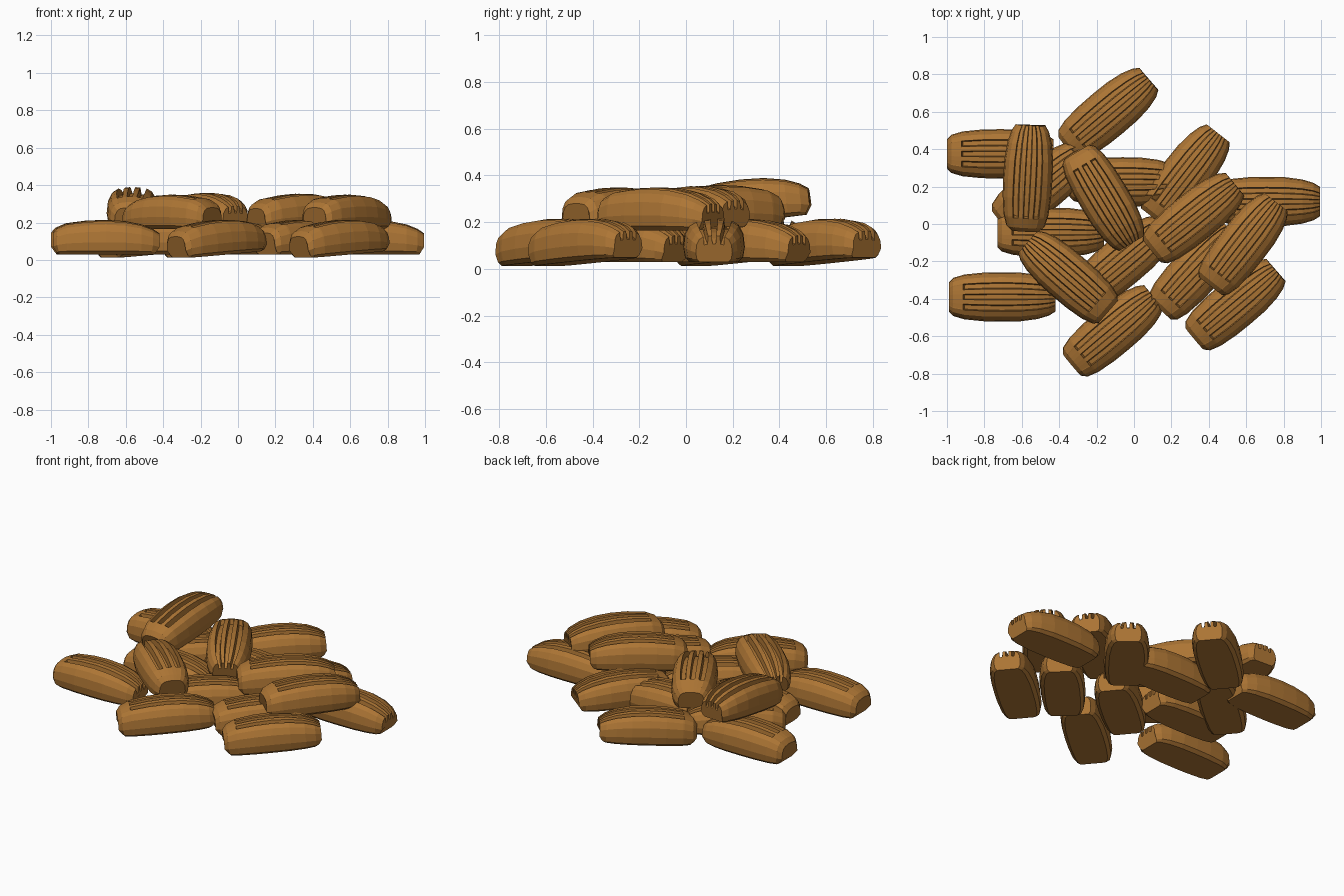
import bpy, bmesh
from math import radians
from mathutils import Matrix, Vector

if "Cube" in bpy.data.objects:
    bpy.data.objects.remove(bpy.data.objects["Cube"])

mat = bpy.data.materials.new("nut_brown")
mat.diffuse_color = (0.42, 0.18, 0.035, 1)
mat.use_nodes = True
mat.node_tree.nodes["Principled BSDF"].inputs["Base Color"].default_value = mat.diffuse_color

# lengthwise stations: x, half width, height, base inset, groove depth
STATIONS = [(-.285, .078, .115, .030, 0), (-.262, .102, .142, .012, 0), (-.208, .118, .165, 0, 0),
            (-.200, .120, .167, 0, .035), (-.10, .130, .180, 0, .035), (0, .132, .184, 0, .035),
            (.10, .130, .178, 0, .035), (.19, .118, .160, 0, .035), (.25, .100, .136, .008, .035),
            (.285, .078, .112, .025, .035)]
# half cross-section: width fraction, height fraction, 1 where the groove floor is
HALF = [(.78, 0, 0), (.94, .10, 0), (1, .35, 0), (.95, .66, 0), (.80, .86, 0), (.58, .96, 0),
        (.54, .96, 1), (.36, .98, 1), (.32, .985, 0), (.12, 1, 0), (.09, 1, 1)]
SECTION = HALF + [(-y, z, g) for y, z, g in reversed(HALF)]


def nut_mesh():
    """Flat-bottomed nut half with three grooves open at one end."""
    bm = bmesh.new()
    rings = []
    for x, w, h, inset, depth in STATIONS:
        sx = 1 if x > 0 else -1
        rings.append([bm.verts.new((x - sx * inset * (1 - min(1, z * 3)), y * w, z * h - g * depth))
                      for y, z, g in SECTION])
    n = len(SECTION)
    for a, b in zip(rings, rings[1:]):
        for i in range(n):
            j = (i + 1) % n
            bm.faces.new((a[i], a[j], b[j], b[i]))
    bm.faces.new(rings[0])
    bm.faces.new(rings[-1])
    bmesh.ops.recalc_face_normals(bm, faces=bm.faces)
    me = bpy.data.meshes.new("nut_half")
    bm.to_mesh(me)
    bm.free()
    me.materials.append(mat)
    return me


# centre x, y, base z, heading of the grooved end, upward tilt
LOWER = [(-.705, -.39, .03, 0, 0), (-.11, -.567, .03, 40, 4), (.545, -.427, .03, 40, 4),
         (.71, .12, .03, 0, 0), (-.135, .595, .03, 40, 4), (-.715, .375, .03, 0, 0),
         (-.445, -.045, .03, 0, 0), (-.06, -.20, .03, 40, 0), (.335, -.25, .03, 47, 0),
         (.275, .26, .03, 52, 0), (-.06, .225, .03, 0, 0), (-.49, .20, .03, 40, 4)]
UPPER = [(-.567, .255, .20, 87, 7), (-.16, .14, .175, -59, 0), (.32, .035, .17, 39, 2),
         (.585, -.108, .165, 52, 0), (-.353, -.283, .165, 139, 0)]

mesh = nut_mesh()
for layer, nuts in (("lower", LOWER), ("upper", UPPER)):
    for k, (x, y, z, heading, tilt) in enumerate(nuts, 1):
        ob = bpy.data.objects.new(f"{layer}_nut_{k}", mesh)
        bpy.context.collection.objects.link(ob)
        ob.matrix_world = (Matrix.Translation(Vector((x, y, z)))
                           @ Matrix.Rotation(radians(heading), 4, 'Z')
                           @ Matrix.Rotation(radians(-tilt), 4, 'Y'))
